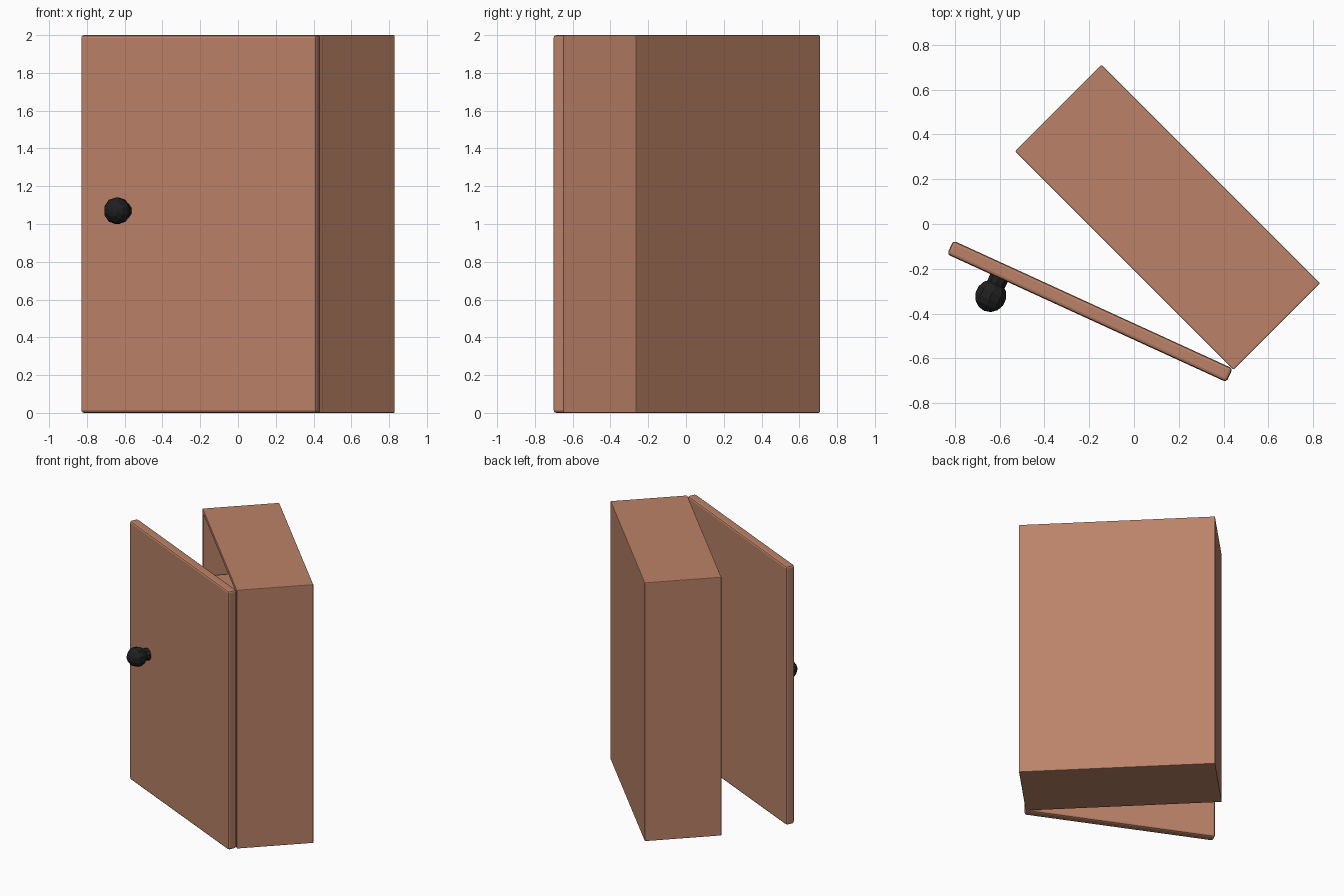
import bpy, bmesh, math
from mathutils import Matrix, Vector

if "Cube" in bpy.data.objects:
    bpy.data.objects.remove(bpy.data.objects["Cube"])


def material(name, rgb):
    m = bpy.data.materials.new(name)
    m.diffuse_color = (*rgb, 1)
    m.use_nodes = True
    m.node_tree.nodes["Principled BSDF"].inputs["Base Color"].default_value = m.diffuse_color
    return m


WOOD = material("reddish wood", (0.50, 0.225, 0.14))
BLACK = material("black metal", (0.014, 0.014, 0.015))


def finish(name, bm, mat, matrix, bevel=0):
    bmesh.ops.recalc_face_normals(bm, faces=bm.faces)
    me = bpy.data.meshes.new(name)
    bm.to_mesh(me)
    bm.free()
    me.materials.append(mat)
    ob = bpy.data.objects.new(name, me)
    ob.matrix_world = matrix
    bpy.context.collection.objects.link(ob)
    if bevel:
        b = ob.modifiers.new("Bevel", 'BEVEL')
        b.width = bevel
        b.segments = 2
    return ob


def box(size, centre=(0, 0, 0)):
    bm = bmesh.new()
    bmesh.ops.create_cube(bm, size=1, matrix=Matrix.Translation(centre) @ Matrix.Diagonal((*size, 1)))
    return bm


# Cabinet shell, turned 45 degrees, hollow with an open front
W, D, H, T = 1.379, 0.546, 2.0, 0.05
body = Matrix.Translation((0.15, 0.03, 0)) @ Matrix.Rotation(math.radians(-45), 4, 'Z')
bm = box((W, D, H), (0, 0, H / 2))
front = min(bm.faces, key=lambda f: f.calc_center_median().y)
bmesh.ops.inset_region(bm, faces=[front], thickness=T)
pushed = bmesh.ops.extrude_discrete_faces(bm, faces=[front])["faces"]
bmesh.ops.translate(bm, verts=pushed[0].verts, vec=(0, D - T, 0))
finish("cabinet_body", bm, WOOD, body, 0.005)

# Shelves
for i, z in enumerate((0.5, 1.0, 1.5)):
    finish(f"shelf_{i + 1}", box((W - 2 * T, D - T - 0.02, 0.04), (0, -0.015, z - 0.02)), WOOD, body)

# Door, swung open about the right front corner
door_angle = math.radians(-24.6)
DT = 0.067
door = Matrix.Translation((-0.197, -0.39, 0)) @ Matrix.Rotation(door_angle, 4, 'Z')
finish("door", box((1.372, DT, H), (0, 0, H / 2)), WOOD, door, 0.014)

# Knob: faceted ball on a short neck
knob = door @ Matrix.Translation((-0.431, -DT / 2, 1.07)) @ Matrix.Rotation(math.radians(90), 4, 'X')
bm = bmesh.new()
bmesh.ops.create_uvsphere(bm, u_segments=10, v_segments=7, radius=0.073,
                          matrix=Matrix.Translation((0, 0, 0.088)))
finish("knob_ball", bm, BLACK, knob)
bm = bmesh.new()
bmesh.ops.create_cone(bm, cap_ends=True, segments=10, radius1=0.046, radius2=0.042, depth=0.07,
                      matrix=Matrix.Translation((0, 0, 0.03)))
finish("knob_neck", bm, BLACK, knob)
